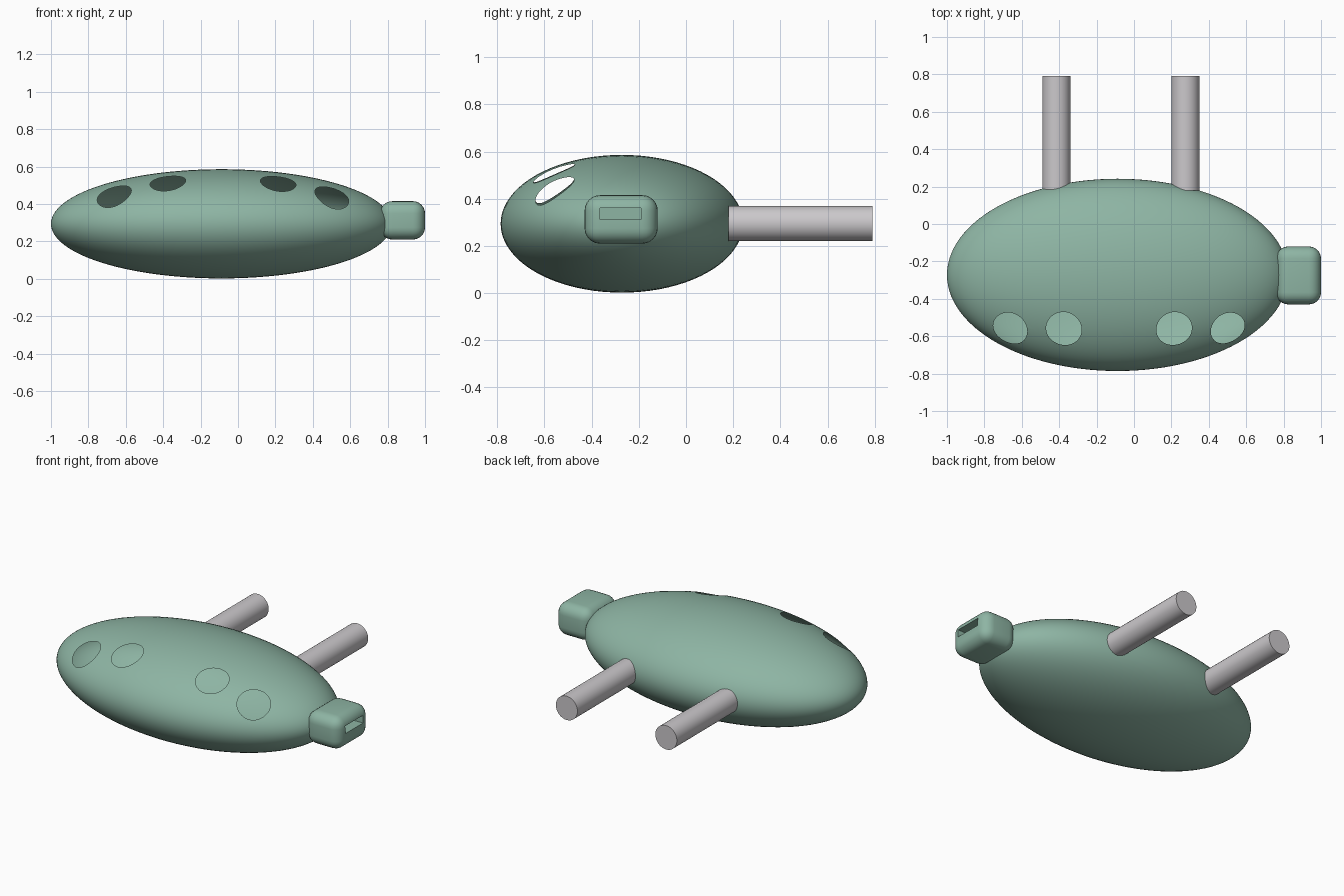
import bpy, bmesh, math
from mathutils import Vector, Matrix

if "Cube" in bpy.data.objects:
    bpy.data.objects.remove(bpy.data.objects["Cube"])

CENTER = Vector((-0.088, -0.272, 0.294))
RADII = Vector((0.912, 0.514, 0.292))


def material(name, rgb):
    m = bpy.data.materials.new(name)
    m.diffuse_color = (*rgb, 1)
    m.use_nodes = True
    m.node_tree.nodes["Principled BSDF"].inputs["Base Color"].default_value = m.diffuse_color
    return m


GREEN = material("sage green", (0.27, 0.46, 0.37))
GREY = material("light grey", (0.60, 0.58, 0.60))


def make(name, bm, mat=None):
    mesh = bpy.data.meshes.new(name)
    bm.to_mesh(mesh)
    bm.free()
    ob = bpy.data.objects.new(name, mesh)
    bpy.context.collection.objects.link(ob)
    if mat:
        mesh.materials.append(mat)
    return ob


def smooth(ob, degrees=40):
    bpy.ops.object.select_all(action='DESELECT')
    ob.select_set(True)
    bpy.context.view_layer.objects.active = ob
    bpy.ops.object.shade_smooth_by_angle(angle=math.radians(degrees))


def cut(ob, cutter):
    """Subtract the cutter, bake the result and drop the cutter."""
    mod = ob.modifiers.new("cut", 'BOOLEAN')
    mod.operation, mod.solver, mod.object = 'DIFFERENCE', 'EXACT', cutter
    cutter.hide_render = True
    bpy.context.view_layer.objects.active = ob
    bpy.ops.object.modifier_apply(modifier=mod.name)
    bpy.data.objects.remove(cutter)


def off_shell(p):
    q = p - CENTER
    return abs(sum((q[i] / RADII[i]) ** 2 for i in range(3)) - 1) > 0.06


# Hollow ellipsoid body, poles along x
bm = bmesh.new()
bmesh.ops.create_uvsphere(bm, u_segments=80, v_segments=56, radius=1)
bm.transform(Matrix.Translation(CENTER) @ Matrix.Diagonal((*RADII, 1))
             @ Matrix.Rotation(math.pi / 2, 4, 'Y'))
body = make("body", bm, GREEN)

# Round eye openings, drilled along the surface normal
bm = bmesh.new()
for dx in (-0.575, -0.287, 0.303, 0.591):
    dy = -0.290
    dz = RADII.z * math.sqrt(1 - (dx / RADII.x) ** 2 - (dy / RADII.y) ** 2)
    d = Vector((dx, dy, dz))
    normal = Vector([d[i] / RADII[i] ** 2 for i in range(3)]).normalized()
    bmesh.ops.create_cone(
        bm, cap_ends=True, segments=40, radius1=0.096, radius2=0.096, depth=0.24,
        matrix=Matrix.Translation(CENTER + d) @ normal.to_track_quat('Z', 'Y').to_matrix().to_4x4())
cut(body, make("eye_cutter", bm))

# Remove the drilled walls so the openings look into the empty shell
bm = bmesh.new()
bm.from_mesh(body.data)
bmesh.ops.delete(bm, geom=[f for f in bm.faces if any(off_shell(v.co) for v in f.verts)],
                 context='FACES')
bm.to_mesh(body.data)
bm.free()
smooth(body)

# Rounded head with a mouth slot
def box(lo, hi):
    bm = bmesh.new()
    lo, hi = Vector(lo), Vector(hi)
    bmesh.ops.create_cube(bm, size=1, matrix=Matrix.Translation((lo + hi) / 2)
                          @ Matrix.Diagonal((*(hi - lo), 1)))
    return bm


bm = box((0.76, -0.43, 0.21), (1.0, -0.12, 0.415))
bmesh.ops.bevel(bm, geom=bm.edges[:], offset=0.065, segments=6, profile=0.5, affect='EDGES')
head = make("head", bm, GREEN)
cut(head, make("mouth_cutter", box((0.93, -0.365, 0.313), (1.1, -0.19, 0.36))))
smooth(head)

# Two rods sticking out behind
for side, x in (("left", -0.415), ("right", 0.275)):
    bm = bmesh.new()
    bmesh.ops.create_cone(bm, cap_ends=True, segments=32, radius1=0.075, radius2=0.075, depth=0.61,
                          matrix=Matrix.Translation((x, 0.485, 0.295))
                          @ Matrix.Rotation(math.pi / 2, 4, 'X'))
    smooth(make(side + "_rod", bm, GREY))
